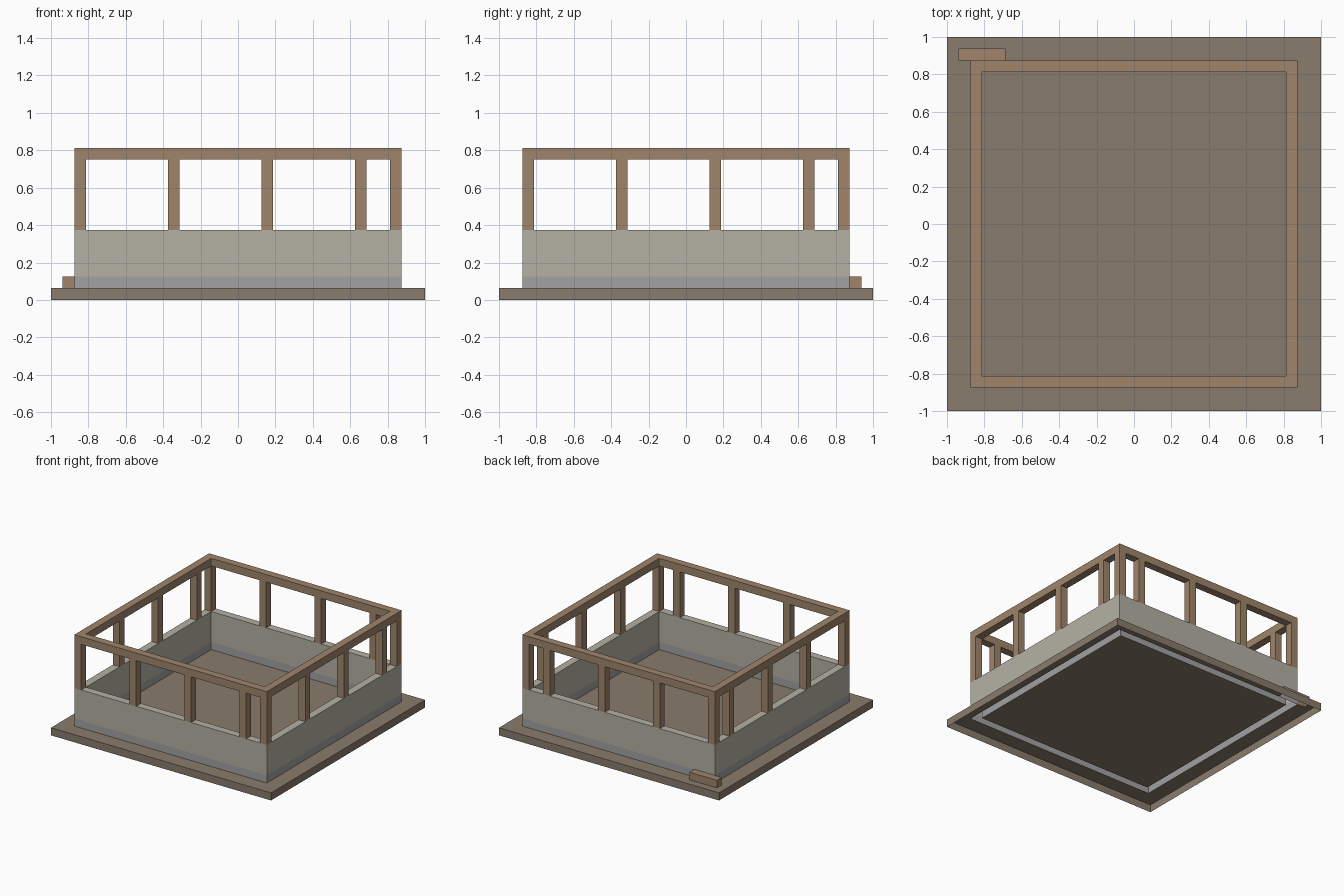
import bpy, bmesh

if "Cube" in bpy.data.objects:
    bpy.data.objects.remove(bpy.data.objects["Cube"])

U = 0.0625                 # one plank thickness
OUT, INN = 0.875, 0.8125   # wall outer and inner half widths


def material(name, rgb):
    m = bpy.data.materials.new(name)
    m.diffuse_color = (*rgb, 1)
    m.use_nodes = True
    m.node_tree.nodes["Principled BSDF"].inputs["Base Color"].default_value = m.diffuse_color
    return m


EARTH = material("earth", (0.25, 0.20, 0.15))
STONE = material("pale_stone", (0.46, 0.44, 0.37))
GREY = material("grey_stone", (0.36, 0.36, 0.36))
WOOD = material("wood", (0.35, 0.235, 0.15))


def finish(name, bm, mat):
    bmesh.ops.remove_doubles(bm, verts=bm.verts, dist=1e-5)
    me = bpy.data.meshes.new(name)
    bm.to_mesh(me)
    bm.free()
    me.materials.append(mat)
    ob = bpy.data.objects.new(name, me)
    bpy.context.collection.objects.link(ob)


def quad(bm, *pts):
    bm.faces.new([bm.verts.new(p) for p in pts])


def square(h, z):
    return [(-h, -h, z), (h, -h, z), (h, h, z), (-h, h, z)]


def ring(name, z0, z1, mat, top=True, bottom=True):
    """Square frame with optional end caps."""
    bm = bmesh.new()
    o0, o1, i0, i1 = square(OUT, z0), square(OUT, z1), square(INN, z0), square(INN, z1)
    for a in range(4):
        b = (a + 1) % 4
        quad(bm, o0[a], o0[b], o1[b], o1[a])
        quad(bm, i0[b], i0[a], i1[a], i1[b])
        if top:
            quad(bm, o1[a], o1[b], i1[b], i1[a])
        if bottom:
            quad(bm, o0[b], o0[a], i0[a], i0[b])
    finish(name, bm, mat)


def box(name, x0, x1, y0, y1, z0, z1, mat, bottom=True):
    bm = bmesh.new()
    lo = [(x0, y0, z0), (x1, y0, z0), (x1, y1, z0), (x0, y1, z0)]
    hi = [(x, y, z1) for x, y, _ in lo]
    for a in range(4):
        b = (a + 1) % 4
        quad(bm, lo[a], lo[b], hi[b], hi[a])
    quad(bm, *hi)
    if bottom:
        quad(bm, *lo[::-1])
    finish(name, bm, mat)


# Ground slab: open underneath, with openings below the hollow walls and block
bm = bmesh.new()
xs = [-1, -0.9375, -OUT, -INN, -0.6875, INN, OUT, 1]
ys = [-1, -OUT, -INN, INN, OUT, 0.9375, 1]
for x0, x1 in zip(xs, xs[1:]):
    for y0, y1 in zip(ys, ys[1:]):
        cx, cy = (x0 + x1) / 2, (y0 + y1) / 2
        under_wall = INN < max(abs(cx), abs(cy)) < OUT
        under_block = -0.9375 < cx < -0.6875 and OUT < cy < 0.9375
        if not (under_wall or under_block):
            quad(bm, (x0, y0, U), (x1, y0, U), (x1, y1, U), (x0, y1, U))
lo, hi = square(1, 0), square(1, U)
for a in range(4):
    b = (a + 1) % 4
    quad(bm, lo[a], lo[b], hi[b], hi[a])
finish("ground_slab", bm, EARTH)

# Foundation course, low wall and top rail
ring("foundation", U, 2 * U, GREY, top=False, bottom=False)
ring("low_wall", 2 * U, 6 * U, STONE, bottom=False)
ring("top_rail", 12 * U, 13 * U, WOOD)

# Posts: corners plus three along each side
corner = (-OUT, INN)
middle = (-0.375, 0.125, 0.625)
spots = [(x, y) for x in corner for y in corner]
spots += [(x, y) for x in middle for y in corner]
spots += [(x, y) for x in corner for y in middle]
for i, (x, y) in enumerate(spots):
    box(f"post_{i + 1}", x, x + U, y, y + U, 6 * U, 12 * U, WOOD)

# Loose step block at the back corner
box("step_block", -0.9375, -0.6875, OUT, 0.9375, U, 2 * U, WOOD, bottom=False)
